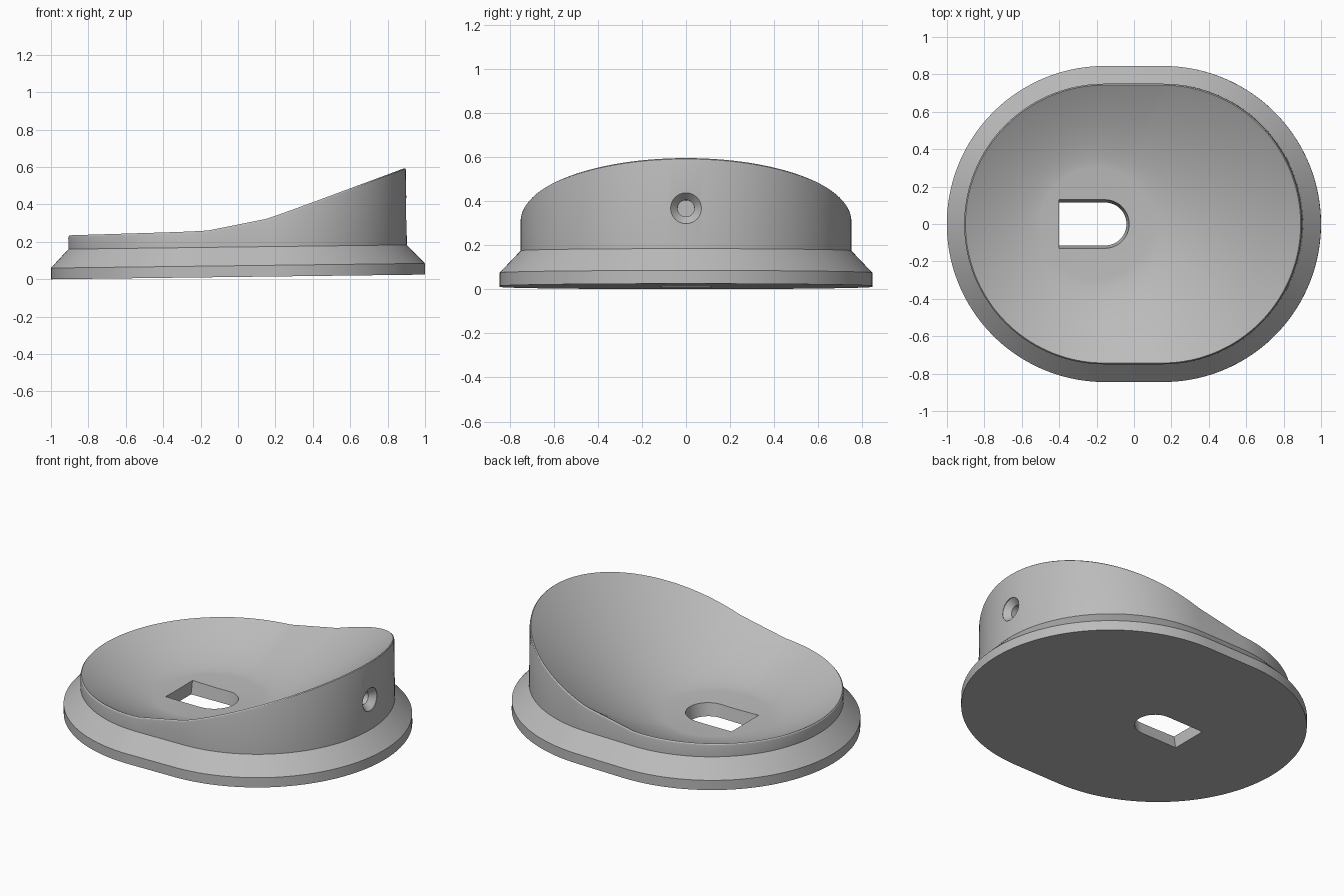
import bpy, bmesh, math
from mathutils import Vector

if "Cube" in bpy.data.objects:
    bpy.data.objects.remove(bpy.data.objects["Cube"])

N = 160            # segments around the outline
OFFSET = 0.155     # half length of the straight sides
TILT = 0.0125      # slope of the whole part
FLOOR = Vector((-0.2, 0, 0))

grey = bpy.data.materials.new("plain grey")
grey.use_nodes = True
colour = (0.5, 0.5, 0.5, 1)
grey.diffuse_color = colour
grey.node_tree.nodes["Principled BSDF"].inputs["Base Color"].default_value = colour


def outline(radius):
    """Two half circles joined by short straight sides."""
    half = N // 2
    points = []
    for side in (1, -1):
        for i in range(half):
            a = math.pi * (i / (half - 1) - 0.5)
            points.append(Vector((side * (OFFSET + radius * math.cos(a)),
                                  side * radius * math.sin(a), 0)))
    return points


def rim_height(x):
    """Nearly level on the low side, bending into a steady climb."""
    k = 0.08
    climb = 0.34 * k * math.log(1 + math.exp(x / k))
    return 0.235 + 0.03 * (x + 0.9) + climb - TILT * (x + 1)


def loft(name, rings):
    """Skin a stack of closed rings and cap both ends."""
    bm = bmesh.new()
    loops = [[bm.verts.new(p) for p in ring] for ring in rings]
    for a, b in zip(loops, loops[1:]):
        n = len(a)
        for i in range(n):
            j = (i + 1) % n
            bm.faces.new((a[i], a[j], b[j], b[i]))
    bm.faces.new(list(reversed(loops[0])))
    bm.faces.new(loops[-1])
    bmesh.ops.recalc_face_normals(bm, faces=bm.faces)
    mesh = bpy.data.meshes.new(name)
    bm.to_mesh(mesh)
    bm.free()
    obj = bpy.data.objects.new(name, mesh)
    bpy.context.collection.objects.link(obj)
    mesh.materials.append(grey)
    return obj


# Flange and outer wall
rings = []
for radius, z in ((0.845, 0), (0.845, 0.06), (0.75, 0.16)):
    rings.append([p + Vector((0, 0, z)) for p in outline(radius)])

# Rounded lip following the rim curve
for radius, drop in ((0.75, 0.015), (0.748, 0.006), (0.743, 0), (0.738, 0.003)):
    rings.append([Vector((p.x, p.y, rim_height(p.x) - drop)) for p in outline(radius)])

# Bowl, from the lip down to a shallow round floor
lip = rings[-1]
steps = 24
for s in range(1, steps + 1):
    t = 1 - s / steps
    ring = []
    for p in lip:
        flat = Vector((p.x, p.y, 0))
        inner = FLOOR + (flat - FLOOR).normalized() * 0.3
        q = inner.lerp(flat, t)
        q.z = 0.082 + (p.z - 0.082) * t ** 1.5
        ring.append(q)
    rings.append(ring)
for scale in (0.5, 0.05):
    rings.append([FLOOR + Vector(((p.x - FLOOR.x) * scale, p.y * scale,
                                  0.07 + 0.012 * scale)) for p in rings[-1]]
                 if scale == 0.5 else
                 [FLOOR + Vector(((p.x - FLOOR.x) * scale, p.y * scale, 0.07))
                  for p in rings[-1]])
body = loft("tilted_bowl_body", rings)


# D-shaped floor opening, flaring upward
def opening(z):
    half = 0.115 + 0.2 * z
    pts = [Vector((-0.4, half, z)), Vector((-0.4, -half, z))]
    for i in range(25):
        a = math.pi * (i / 24 - 0.5)
        pts.append(Vector((-0.155 + half * math.cos(a), half * math.sin(a), z)))
    return pts


floor_cutter = loft("floor_opening_cutter", [opening(-0.05), opening(0.25)])


# Countersunk blind screw hole in the high wall
def circle(x, r):
    return [Vector((x, r * math.cos(2 * math.pi * i / 32),
                    0.343 + r * math.sin(2 * math.pi * i / 32))) for i in range(32)]


screw_cutter = loft("screw_hole_cutter", [circle(1.0, 0.07), circle(0.9, 0.07),
                                          circle(0.865, 0.038), circle(0.78, 0.038)])

for cutter in (floor_cutter, screw_cutter):
    cutter.hide_render = True
    cut = body.modifiers.new(cutter.name, "BOOLEAN")
    cut.object = cutter
    cut.operation = "DIFFERENCE"
    cut.solver = "EXACT"

bpy.ops.object.select_all(action="DESELECT")
body.select_set(True)
bpy.context.view_layer.objects.active = body
for cutter in (floor_cutter, screw_cutter):
    bpy.ops.object.modifier_apply(modifier=cutter.name)
    bpy.data.objects.remove(cutter)

# Lean the finished part slightly
for v in body.data.vertices:
    x, z = v.co.x, v.co.z
    v.co.z = z + TILT * (x + 1)
    v.co.x = x - TILT * z

bpy.ops.object.shade_smooth_by_angle(angle=math.radians(25))
